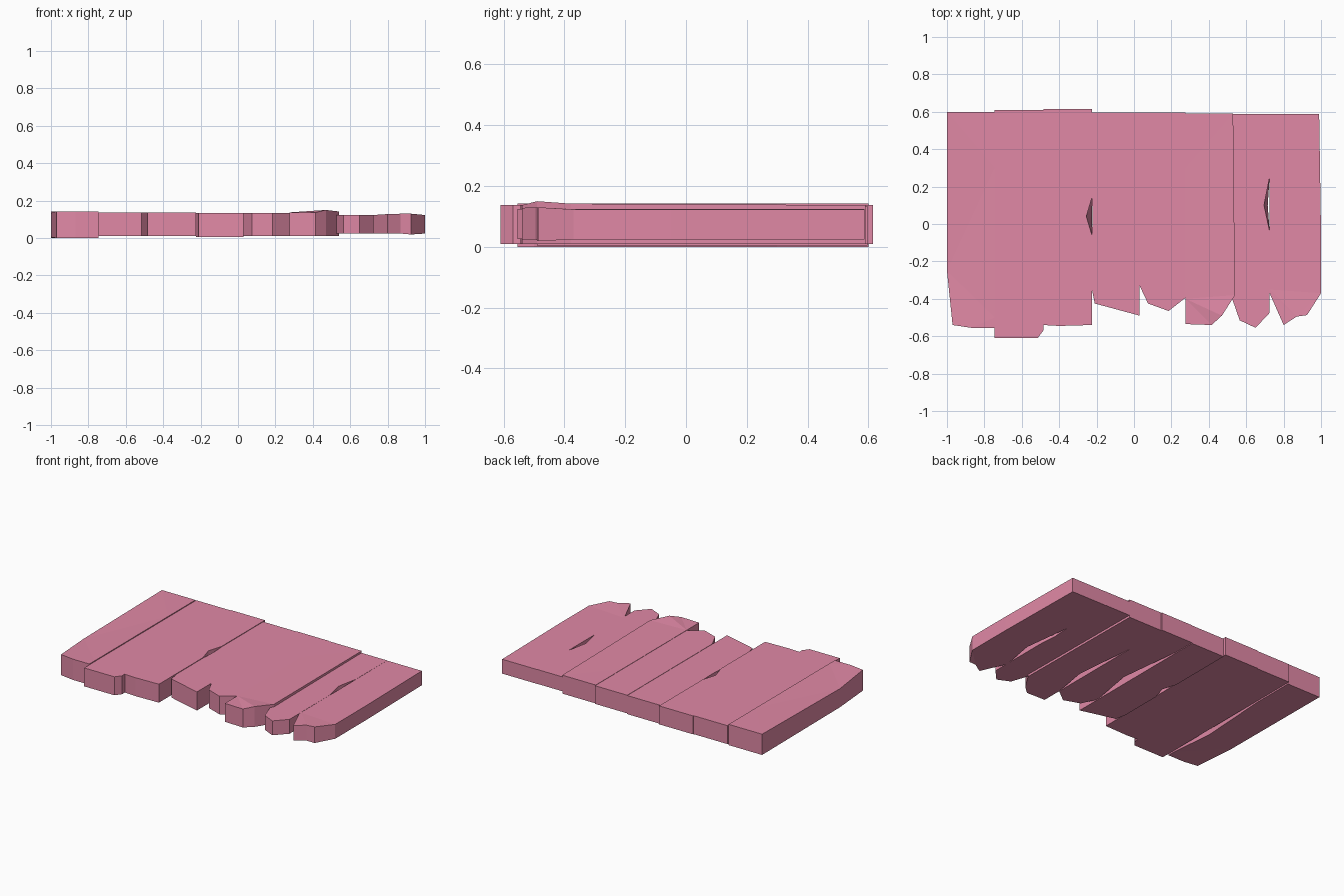
import bpy, bmesh

if "Cube" in bpy.data.objects:
    bpy.data.objects.remove(bpy.data.objects["Cube"])

mat = bpy.data.materials.new("pink_wood")
mat.diffuse_color = (0.75, 0.25, 0.38, 1)
mat.use_nodes = True
mat.node_tree.nodes["Principled BSDF"].inputs["Base Color"].default_value = mat.diffuse_color


def plank(name, x0, x1, back, front, z0, z1, left=None, right=None):
    """Plank with a broken front. front: (x, y[, top offset[, bottom offset]]), left to right.
    left / right: side chip (y start, y middle, y end, inset on top, inset below)."""
    rim = [(x0, back, 0, 0, 0, 0)]          # x, y, top dz, bottom dz, top dx, bottom dx
    if left:
        a, m, b, t, u = left
        rim += [(x0, a, 0, 0, 0, 0), (x0, m, 0, 0, t, u), (x0, b, 0, 0, 0, 0)]
    for p in front:
        p = tuple(p) + (0,) * (4 - len(p))
        rim.append(p + (0, 0))
    if right:
        a, m, b, t, u = right
        rim += [(x1, b, 0, 0, 0, 0), (x1, m, 0, 0, -t, -u), (x1, a, 0, 0, 0, 0)]
    rim.append((x1, back, 0, 0, 0, 0))

    bm = bmesh.new()
    top = [bm.verts.new((x + tx, y, z1 + tz)) for x, y, tz, bz, tx, bx in rim]
    low = [bm.verts.new((x + bx, y, z0 + bz)) for x, y, tz, bz, tx, bx in rim]
    bm.faces.new(top)
    bm.faces.new(low[::-1])
    for i in range(len(rim)):
        j = (i + 1) % len(rim)
        bm.faces.new((top[i], low[i], low[j], top[j]))
    bmesh.ops.recalc_face_normals(bm, faces=bm.faces)
    bmesh.ops.triangulate(bm, faces=[f for f in bm.faces if len(f.verts) > 4])
    mesh = bpy.data.meshes.new(name)
    bm.to_mesh(mesh)
    bm.free()
    mesh.materials.append(mat)
    bpy.context.collection.objects.link(bpy.data.objects.new(name, mesh))


# Wide intact planks on the left
plank("plank_1", -1, -.745, .60,
      [(-1, -.25, -.01, .005), (-.97, -.54), (-.87, -.555), (-.745, -.555)], 0, .143,
      right=(.3, -.2, -.5, 0, .03))
plank("plank_2", -.745, -.485, .61,
      [(-.745, -.61), (-.515, -.61), (-.485, -.57)], .01, .137)
plank("plank_3", -.485, -.225, .615,
      [(-.485, -.54), (-.4, -.545), (-.225, -.54)], .01, .137,
      right=(.14, .04, -.06, .03, 0))

# Short splintered planks in the middle
plank("plank_4", -.225, .03, .597,
      [(-.225, -.35), (-.21, -.425), (.03, -.49)], .005, .133,
      left=(.14, .04, -.06, .004, .03))
plank("plank_5", .03, .275, .597,
      [(.03, -.33), (.075, -.425), (.185, -.465), (.275, -.395)], .01, .135,
      left=(.45, .0, -.3, 0, .05))
plank("plank_6", .275, .53, .59,
      [(.275, -.535), (.415, -.54), (.47, -.49, .013), (.54, -.38, .005)], .01, .137,
      left=(.3, -.15, -.4, 0, .04))

# Thinner pointed planks on the right
plank("plank_7", .53, .725, .588,
      [(.525, -.40), (.565, -.515), (.65, -.555), (.725, -.475)], .025, .124,
      right=(.25, .1, -.04, .03, .01))
plank("plank_8", .725, .99, .588,
      [(.725, -.37), (.8, -.54, .005), (.87, -.495, .007), (.925, -.487, .007, -.005),
       (1, -.37, 0), (1, -.05, 0)], .024, .123,
      left=(.2, -.12, -.35, 0, .04))
